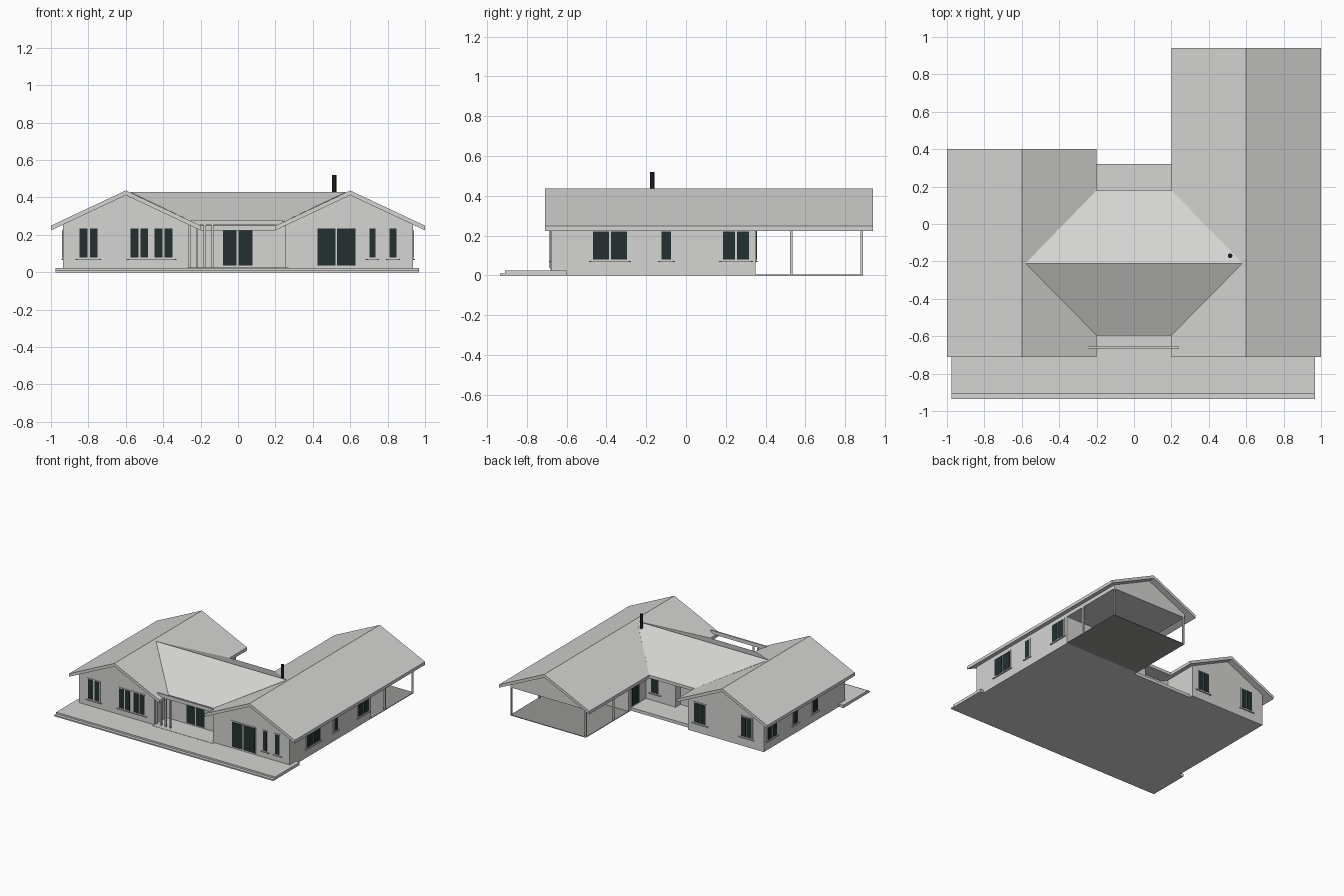
import bpy, bmesh

cube = bpy.data.objects.get("Cube")
if cube:
    bpy.data.objects.remove(cube, do_unlink=True)


def material(name, rgb):
    m = bpy.data.materials.new(name)
    m.use_nodes = True
    m.diffuse_color = (*rgb, 1)
    m.node_tree.nodes["Principled BSDF"].inputs["Base Color"].default_value = (*rgb, 1)
    return m


GREY = material("pale grey", (0.66, 0.66, 0.645))
GLASS = material("dark glass", (0.017, 0.03, 0.03))
PAVING = material("porch grey", (0.31, 0.31, 0.295))
BLACK = material("flue black", (0.01, 0.012, 0.012))


def finish(name, bm, mat):
    bmesh.ops.recalc_face_normals(bm, faces=bm.faces)
    mesh = bpy.data.meshes.new(name)
    bm.to_mesh(mesh)
    bm.free()
    mesh.materials.append(mat)
    obj = bpy.data.objects.new(name, mesh)
    bpy.context.collection.objects.link(obj)
    return obj


def box(name, x, y, z, mat=GREY):
    bm = bmesh.new()
    bmesh.ops.create_cube(bm, size=1)
    for v in bm.verts:
        v.co = [r[0] if c < 0 else r[1] for c, r in zip(v.co, (x, y, z))]
    return finish(name, bm, mat)


def prism(name, profile, y0, y1, mat=GREY):
    """Extrude an x-z outline along y."""
    bm = bmesh.new()
    face = bm.faces.new([bm.verts.new((x, y0, z)) for x, z in profile])
    made = bmesh.ops.extrude_face_region(bm, geom=[face])["geom"]
    bmesh.ops.translate(bm, vec=(0, y1 - y0, 0),
                        verts=[g for g in made if isinstance(g, bmesh.types.BMVert)])
    return finish(name, bm, mat)


def plate(name, axis, wall, out, span, z, depth, mat):
    """Thin plate on a wall that is perpendicular to the given axis."""
    normal = sorted((wall - out * 0.003, wall + out * depth))
    if axis == "x":
        return box(name, normal, span, z, mat)
    return box(name, span, normal, z, mat)


def window(name, axis, wall, out, panes, low=0.08, high=0.235, sill=True):
    a, b = panes[0][0], panes[-1][1]
    plate(name + "_frame", axis, wall, out, (a - 0.008, b + 0.008),
          (low - 0.008, high + 0.008), 0.004, GREY)
    for pane in panes:
        plate(name + "_glass", axis, wall, out, pane, (low, high), 0.006, GLASS)
    if sill:
        plate(name + "_sill", axis, wall, out, (a - 0.02, b + 0.02),
              (low - 0.014, low - 0.008), 0.01, GREY)


RIDGE, EAVE, THICK = 0.437, 0.249, 0.025
SLOPE = (RIDGE - EAVE) / 0.4
HALF = 0.335
WALL_TOP = RIDGE - THICK - SLOPE * HALF
FRONT, BACK = -0.68, 0.35

# Two gabled wings: walls and roof slabs
for side, cx, roof_back in (("right", -0.6, 0.4), ("left", 0.6, 0.94)):
    prism(side + "_wing_walls",
          [(cx - HALF, 0), (cx + HALF, 0), (cx + HALF, WALL_TOP),
           (cx, RIDGE - THICK), (cx - HALF, WALL_TOP)], FRONT, BACK)
    prism(side + "_wing_roof",
          [(cx - 0.4, EAVE), (cx, RIDGE), (cx + 0.4, EAVE),
           (cx + 0.4, EAVE - THICK), (cx, RIDGE - THICK), (cx - 0.4, EAVE - THICK)],
          -0.71, roof_back)

# Central block with its roof running into both wings
box("central_walls", (-0.27, 0.27), (-0.53, 0.07), (0, 0.25))
box("central_back_bay", (0, 0.27), (0, 0.13), (0, 0.25))
bm = bmesh.new()
points = [(s * 0.58, -0.21, 0.43) for s in (-1, 1)]
points += [(s * 0.2, y, z) for s in (-1, 1) for y in (-0.595, 0.18)
           for z in (EAVE, EAVE - THICK)]
bmesh.ops.convex_hull(bm, input=[bm.verts.new(p) for p in points])
bmesh.ops.dissolve_limit(bm, angle_limit=0.01, verts=bm.verts, edges=bm.edges)
finish("central_roof", bm, GREY)

# Floors, terrace and step
box("front_step", (-0.975, 0.967), (-0.935, -0.6), (0, 0.01))
box("front_terrace", (-0.975, 0.967), (-0.91, -0.6), (0, 0.023))
box("entrance_floor", (-0.27, 0.27), (-0.7, -0.5), (0, 0.025))
box("courtyard_floor", (-0.27, 0.27), (0, 0.32), (0, 0.025))

# Covered porch behind the longer wing
box("porch_floor", (0.265, 0.935), (BACK, 0.89), (0, 0.005), PAVING)
prism("porch_gable", [(0.6 - HALF, 0.225), (0.6 + HALF, 0.225), (0.6 + HALF, WALL_TOP),
                      (0.6, RIDGE - THICK), (0.6 - HALF, WALL_TOP)], BACK, 0.89)
for x in (0.271, 0.929):
    for y in (0.53, 0.884):
        box("porch_post", (x - 0.006, x + 0.006), (y - 0.006, y + 0.006), (0, 0.23))

# Entrance beam and upright fins
box("entrance_beam", (-0.25, 0.24), (-0.666, -0.654), (0.252, 0.28))
for i in range(4):
    x = -0.26 + i * 0.041
    box("entrance_fin", (x - 0.006, x + 0.006), (-0.666, -0.654), (0.02, 0.26))
box("entrance_post", (0.255, 0.268), (-0.68, -0.667), (0.02, 0.27))
window("entrance_door", "y", -0.53, -1, [(-0.08, -0.007), (0.003, 0.077)], 0.035, 0.222, False)

# Front windows
window("front_patio_door", "y", FRONT, -1, [(0.425, 0.52), (0.53, 0.628)], 0.036, 0.235, False)
for panes in ([(0.703, 0.735)], [(0.81, 0.847)],
              [(-0.848, -0.805), (-0.79, -0.752)],
              [(-0.575, -0.532), (-0.522, -0.48), (-0.447, -0.405), (-0.393, -0.35)]):
    window("front_window", "y", FRONT, -1, panes)

# Side windows
for panes in ([(-0.467, -0.387), (-0.377, -0.297)], [(-0.122, -0.076)],
              [(0.186, 0.246), (0.256, 0.317)]):
    window("left_side_window", "x", 0.6 + HALF, 1, panes, 0.08, 0.22)
for panes in ([(0.19, 0.242), (0.25, 0.3)], [(-0.075, -0.02)], [(-0.325, -0.27)]):
    window("right_side_window", "x", -0.6 - HALF, -1, panes, 0.08, 0.22)

# Back and courtyard openings
for panes in ([(-0.83, -0.785), (-0.778, -0.735)], [(-0.42, -0.374), (-0.366, -0.32)]):
    window("back_window", "y", BACK, 1, panes)
window("courtyard_window", "y", 0.13, 1, [(0.15, 0.215)], 0.09, 0.21)
window("courtyard_door", "x", 0.6 - HALF, -1, [(0.22, 0.31)], 0.035, 0.215, False)

# Chimney flue
bm = bmesh.new()
bmesh.ops.create_cone(bm, cap_ends=True, segments=16, radius1=0.012, radius2=0.012, depth=0.14)
bmesh.ops.translate(bm, vec=(0.514, -0.17, 0.45), verts=bm.verts)
finish("chimney_flue", bm, BLACK)
